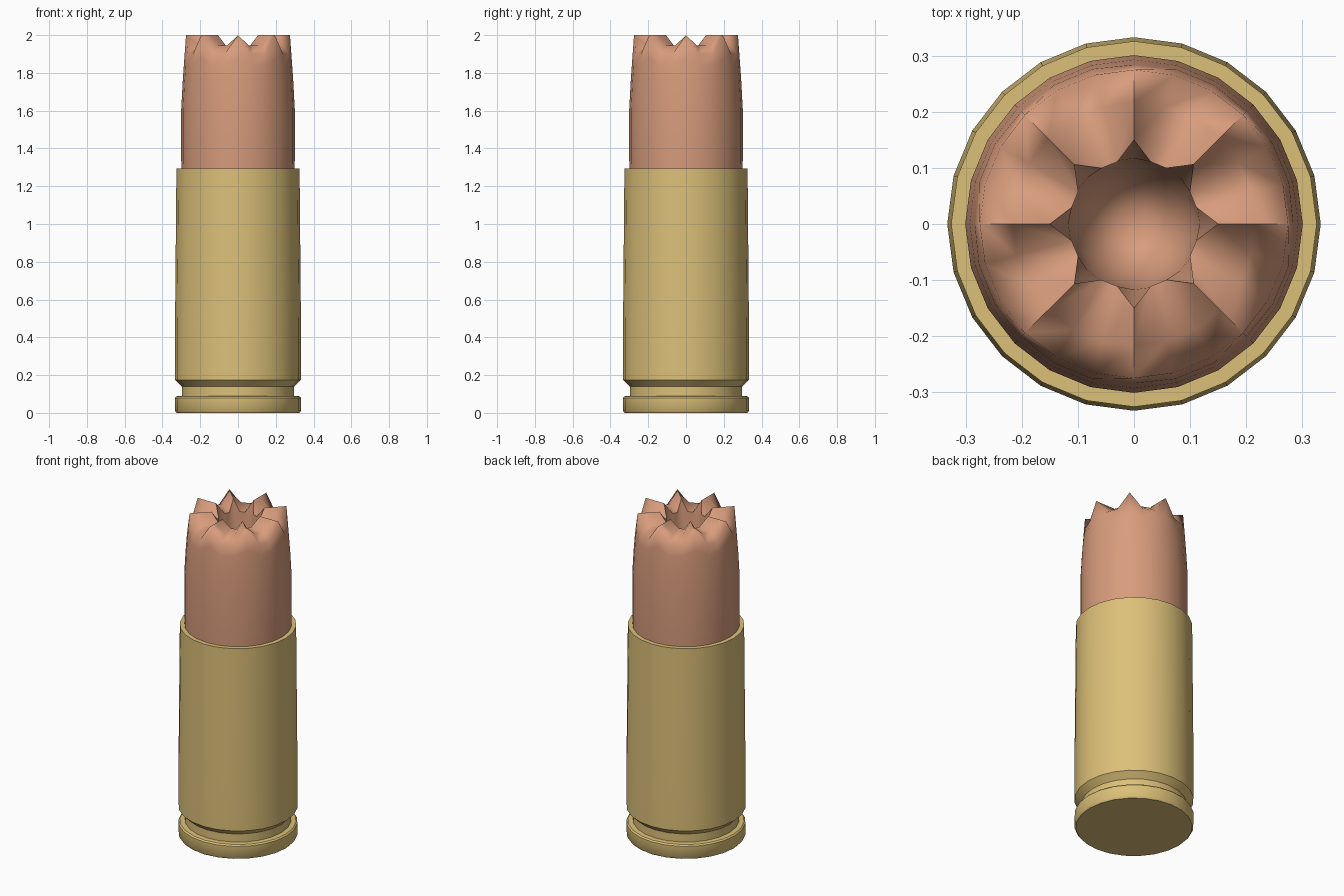
import bpy, bmesh, math

cube = bpy.data.objects.get("Cube")
if cube:
    bpy.data.objects.remove(cube, do_unlink=True)

SIDES = 24  # three segments for each of the eight petals


def material(name, colour):
    m = bpy.data.materials.new(name)
    m.use_nodes = True
    m.diffuse_color = colour
    bsdf = m.node_tree.nodes["Principled BSDF"]
    bsdf.inputs["Base Color"].default_value = colour
    bsdf.inputs["Roughness"].default_value = 0.5
    return m


def lathe(name, rings, mat, smooth_angle):
    """Each ring is (petal radius, petal z, valley radius, valley z); ends are capped."""
    bm = bmesh.new()
    loops = []
    for tip_r, tip_z, gap_r, gap_z in rings:
        loop = []
        for k in range(SIDES):
            r, z = (tip_r, tip_z) if k % 3 == 0 else (gap_r, gap_z)
            a = math.tau * k / SIDES
            loop.append(bm.verts.new((r * math.cos(a), r * math.sin(a), z)))
        loops.append(loop)
    for low, high in zip(loops, loops[1:]):
        for k in range(SIDES):
            n = (k + 1) % SIDES
            bm.faces.new((low[k], low[n], high[n], high[k]))
    # End caps as fans
    for loop, z in ((loops[0], rings[0][1]), (loops[-1], rings[-1][1])):
        centre = bm.verts.new((0, 0, z))
        for k in range(SIDES):
            bm.faces.new((loop[k], loop[(k + 1) % SIDES], centre))
    bmesh.ops.recalc_face_normals(bm, faces=bm.faces[:])
    mesh = bpy.data.meshes.new(name)
    bm.to_mesh(mesh)
    bm.free()
    mesh.materials.append(mat)
    obj = bpy.data.objects.new(name, mesh)
    bpy.context.collection.objects.link(obj)
    bpy.ops.object.select_all(action='DESELECT')
    obj.select_set(True)
    bpy.context.view_layer.objects.active = obj
    bpy.ops.object.shade_smooth_by_angle(angle=math.radians(smooth_angle))
    return obj


def plain(profile):
    return [(r, z, r, z) for r, z in profile]


brass = material("brass", (0.72, 0.53, 0.19, 1))
copper = material("copper", (0.68, 0.33, 0.20, 1))

# Case: rim, extractor groove, tapered wall and mouth
lathe("case", plain([
    (0.325, 0.0), (0.333, 0.01), (0.333, 0.08), (0.325, 0.088), (0.297, 0.09),
    (0.297, 0.14), (0.333, 0.175), (0.333, 0.5), (0.326, 1.295), (0.295, 1.295),
]), brass, 40)

# Bullet: wall, scalloped petals and hollow nose
lathe("bullet", plain([
    (0.299, 1.27), (0.301, 1.36), (0.301, 1.6), (0.293, 1.75),
]) + [
    (0.284, 1.88, 0.286, 1.84),
    (0.275, 2.0, 0.275, 1.9),
    (0.217, 2.0, 0.217, 1.945),
    (0.15, 2.0, 0.115, 1.935),
] + plain([(0.117, 1.84), (0.105, 1.72), (0.07, 1.64), (0.03, 1.61)]), copper, 75)
